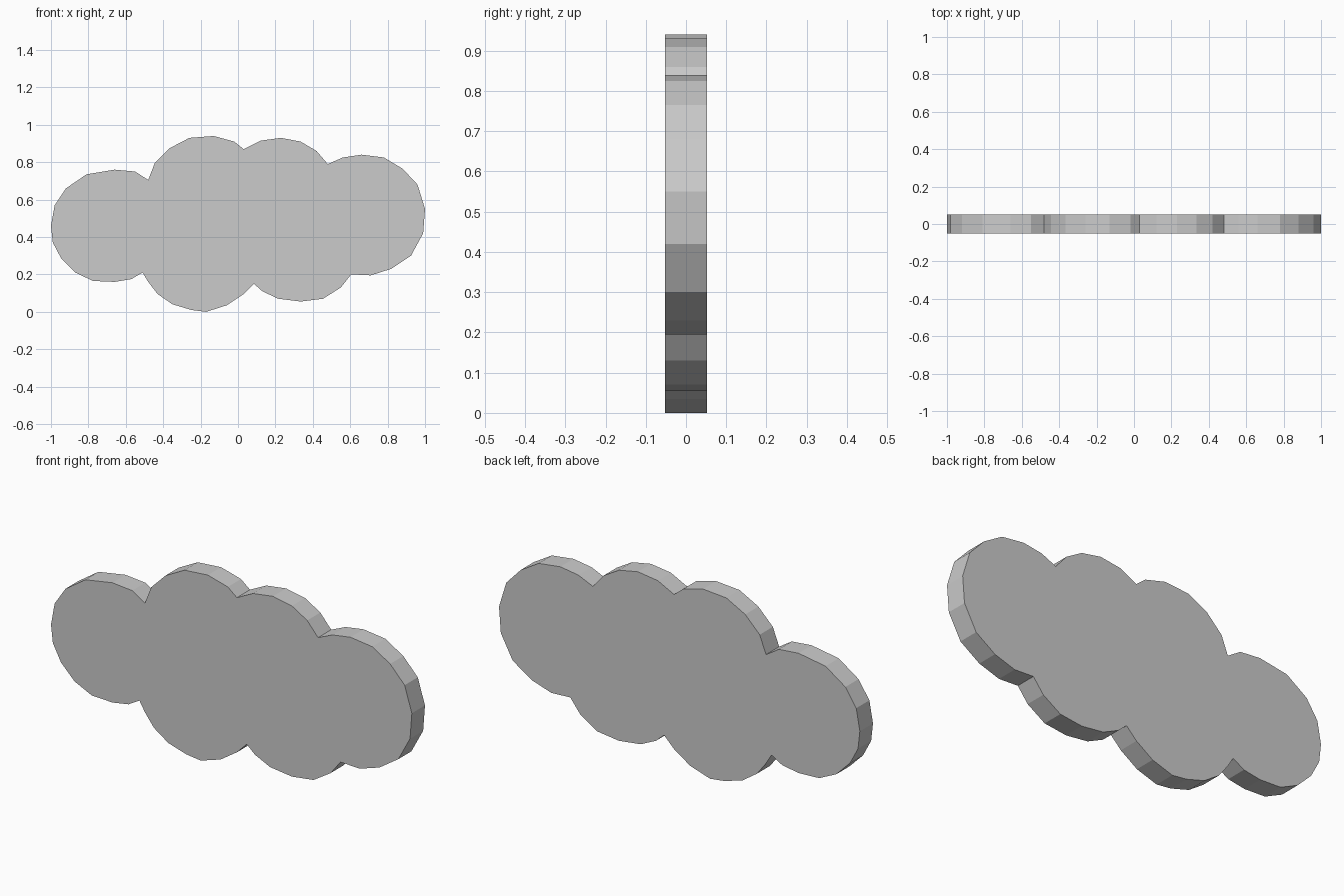
import bpy, bmesh

DEPTH = 0.104

# Cloud outline (x, z), one row per puff, clockwise from the left
lobes = [
    # upper left puff
    [(-1, .46), (-.98, .57), (-.92, .66), (-.81, .735), (-.66, .76), (-.55, .75)],
    # top left puff
    [(-.48, .705), (-.445, .795), (-.365, .875), (-.26, .93), (-.13, .94), (-.02, .91)],
    # top right puff
    [(.03, .87), (.12, .915), (.23, .93), (.335, .91), (.42, .86)],
    # right puff
    [(.48, .79), (.56, .825), (.66, .84), (.78, .825), (.88, .765), (.96, .68),
     (1, .55), (.99, .42), (.925, .3), (.82, .23), (.71, .195)],
    # bottom right puff
    [(.605, .2), (.55, .13), (.455, .07), (.335, .055), (.215, .07), (.13, .11)],
    # bottom left puff
    [(.085, .15), (.03, .095), (-.06, .035), (-.17, 0), (-.25, .01), (-.35, .04),
     (-.43, .095), (-.48, .16)],
    # lower left puff
    [(-.51, .21), (-.57, .175), (-.66, .16), (-.775, .165), (-.87, .21),
     (-.945, .285), (-.99, .37)],
]

# Flat cloud face, extruded to a slab
bm = bmesh.new()
front = bm.faces.new([bm.verts.new((x, -DEPTH / 2, z)) for lobe in lobes for x, z in lobe])
slab = bmesh.ops.extrude_face_region(bm, geom=[front], use_keep_orig=True)
back = [g for g in slab["geom"] if isinstance(g, bmesh.types.BMVert)]
bmesh.ops.translate(bm, verts=back, vec=(0, DEPTH, 0))
bmesh.ops.recalc_face_normals(bm, faces=bm.faces)

mesh = bpy.data.meshes.new("cloud")
bm.to_mesh(mesh)
bm.free()
bpy.context.collection.objects.link(bpy.data.objects.new("cloud", mesh))
